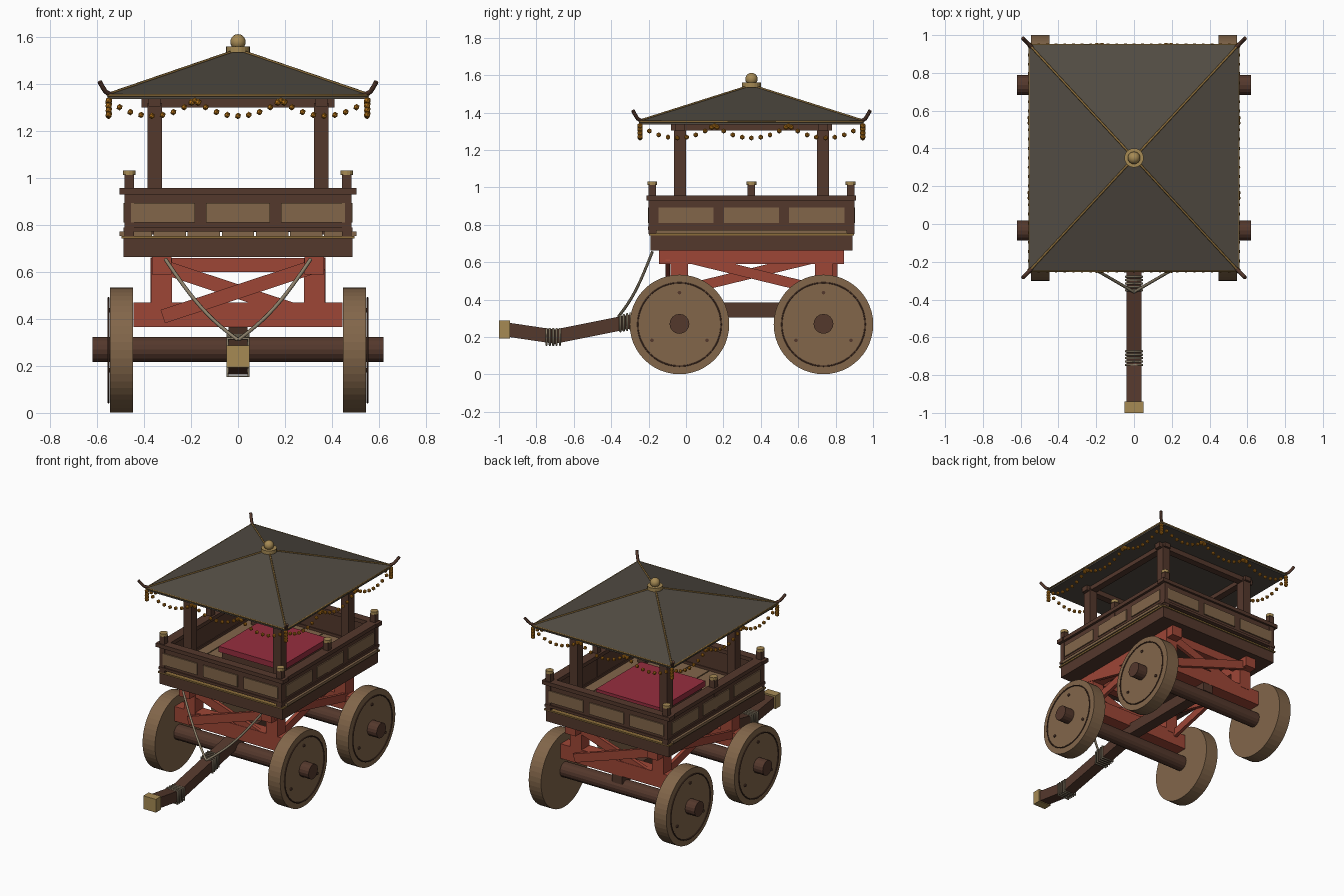
import bpy, bmesh, math
from mathutils import Vector, Matrix

if "Cube" in bpy.data.objects:
    bpy.data.objects.remove(bpy.data.objects["Cube"])

CY = 0.35  # centre of the carriage body along y


def mat(name, r, g, b):
    m = bpy.data.materials.new(name)
    lin = [((c / 255 + 0.055) / 1.055) ** 2.4 for c in (r, g, b)]
    m.diffuse_color = (*lin, 1)
    m.use_nodes = True
    m.node_tree.nodes["Principled BSDF"].inputs["Base Color"].default_value = m.diffuse_color
    return m


BROWN = mat("dark_wood", 84, 56, 44)
TAN = mat("light_wood", 130, 102, 74)
RED = mat("red_lacquer", 158, 70, 54)
CUSHION = mat("crimson_cloth", 150, 46, 62)
BRASS = mat("brass", 166, 138, 84)
GOLD = mat("gold_beads", 176, 112, 24)
TRIM = mat("gold_trim", 138, 108, 58)
ROPE = mat("rope", 140, 128, 106)
ROOF = mat("roof_slate", 82, 76, 67)


def finish(name, bm, material, smooth=False):
    me = bpy.data.meshes.new(name)
    bmesh.ops.recalc_face_normals(bm, faces=bm.faces[:])
    for f in bm.faces:
        f.smooth = smooth
    bm.to_mesh(me)
    bm.free()
    me.materials.append(material)
    ob = bpy.data.objects.new(name, me)
    bpy.context.collection.objects.link(ob)
    return ob


def add_box(bm, x0, x1, y0, y1, z0, z1):
    m = Matrix.Translation(((x0 + x1) / 2, (y0 + y1) / 2, (z0 + z1) / 2))
    bmesh.ops.create_cube(bm, size=1, matrix=m @ Matrix.Diagonal((x1 - x0, y1 - y0, z1 - z0, 1)))


def boxes(name, material, *specs):
    bm = bmesh.new()
    for s in specs:
        add_box(bm, *s)
    return finish(name, bm, material)


def aim(p, q):
    """Matrix at the middle of p-q with local y along it and z upward."""
    p, q = Vector(p), Vector(q)
    y = (q - p).normalized()
    x = y.cross(Vector((0, 0, 1))).normalized()
    m = Matrix((x, y, x.cross(y))).transposed().to_4x4()
    return Matrix.Translation((p + q) / 2) @ m, (q - p).length


def bar(name, material, p, q, w, h):
    m, n = aim(p, q)
    bm = bmesh.new()
    bmesh.ops.create_cube(bm, size=1, matrix=m @ Matrix.Diagonal((w, n, h, 1)))
    return finish(name, bm, material)


def add_cyl(bm, p, q, r, seg):
    p, q = Vector(p), Vector(q)
    rot = (q - p).to_track_quat('Z', 'Y').to_matrix().to_4x4()
    bmesh.ops.create_cone(bm, cap_ends=True, segments=seg, radius1=r, radius2=r,
                          depth=(q - p).length, matrix=Matrix.Translation((p + q) / 2) @ rot)


def cyl(name, material, p, q, r, seg=24):
    bm = bmesh.new()
    add_cyl(bm, p, q, r, seg)
    return finish(name, bm, material)


def tube(name, material, pts, r, cyclic=False):
    cu = bpy.data.curves.new(name, 'CURVE')
    cu.dimensions = '3D'
    cu.bevel_depth = r
    cu.bevel_resolution = 1
    cu.use_fill_caps = True
    sp = cu.splines.new('POLY')
    sp.points.add(len(pts) - 1)
    for a, p in zip(sp.points, pts):
        a.co = (*p, 1)
    sp.use_cyclic_u = cyclic
    cu.materials.append(material)
    ob = bpy.data.objects.new(name, cu)
    bpy.context.collection.objects.link(ob)


CORNERS = [(1, 1), (-1, 1), (-1, -1), (1, -1)]

# Wheels, axles
for tag, wy in (("front", -0.035), ("rear", 0.735)):
    cyl(tag + "_axle", BROWN, (-0.62, wy, 0.27), (0.62, wy, 0.27), 0.053, 16)
    for s in (-1, 1):
        cyl(tag + "_wheel", TAN, (s * 0.447, wy, 0.267), (s * 0.545, wy, 0.267), 0.266, 48)
        ring = [(s * 0.551, wy + 0.223 * math.cos(t * math.tau / 48),
                 0.267 + 0.223 * math.sin(t * math.tau / 48)) for t in range(48)]
        tube(tag + "_wheel_ring", BROWN, ring, 0.004, True)
        bm = bmesh.new()
        for k in range(3):
            a = math.pi / 2 + k * math.tau / 3
            y, z = wy + 0.17 * math.cos(a), 0.267 + 0.17 * math.sin(a)
            add_cyl(bm, (s * 0.54, y, z), (s * 0.553, y, z), 0.01, 8)
        finish(tag + "_wheel_pegs", bm, BROWN)

# Red undercarriage: cross beams, posts, long beams and braces
for tag, s in (("front", -1), ("rear", 1)):
    py = CY + s * 0.387
    boxes(tag + "_bolster", RED, (-0.445, 0.445, py - 0.045, py + 0.045, 0.365, 0.47))
    boxes(tag + "_legs", RED, *[(x - 0.045, x + 0.045, py - 0.047, py + 0.047, 0.45, 0.66)
                                for x in (-0.325, 0.325)])
    boxes(tag + "_top_beam", RED, (-0.3, 0.3, py - 0.03, py + 0.03, 0.6, 0.66))
    bar(tag + "_brace_outer", RED, (s * 0.32, py + s * 0.06, 0.41), (-s * 0.36, py + s * 0.06, 0.635), 0.025, 0.06)
    bar(tag + "_brace_inner", RED, (-s * 0.32, py + s * 0.03, 0.41), (s * 0.36, py + s * 0.03, 0.635), 0.025, 0.06)
for s in (-1, 1):
    x = s * 0.325
    boxes("side_beam", RED, (x - 0.042, x + 0.042, -0.145, 0.845, 0.59, 0.665))
    bar("side_brace_outer", RED, (s * 0.36, CY - s * 0.39, 0.635), (s * 0.36, CY + s * 0.37, 0.45), 0.025, 0.055)
    bar("side_brace_inner", RED, (s * 0.335, CY + s * 0.39, 0.635), (s * 0.335, CY - s * 0.37, 0.45), 0.025, 0.055)

# Spine and drawbar with rope wraps and pull ropes
bar("spine", BROWN, (0, -0.02, 0.345), (0, 0.78, 0.345), 0.08, 0.08)
bar("drawbar_rear", BROWN, (0, 0.0, 0.342), (0, -0.71, 0.2), 0.08, 0.075)
bar("drawbar_front", BROWN, (0, -0.69, 0.2), (0, -0.96, 0.24), 0.08, 0.075)
boxes("drawbar_cap", BRASS, (-0.05, 0.05, -1.0, -0.94, 0.193, 0.287))
for cy, cz, slope in ((-0.315, 0.28, 0.2), (-0.71, 0.2, 0.0)):
    for k in range(5):
        o = (k - 2) * 0.018
        y, z = cy + o, cz + o * slope
        loop = [(a * 0.045, y, z + b * 0.044) for a, b in CORNERS]
        tube("rope_wrap", ROPE, loop, 0.006, True)
for s in (-1, 1):
    pts = []
    for i in range(13):
        t = i / 12
        pts.append((s * 0.31 * (1 - t), -0.18 - 0.18 * t, 0.655 - 0.345 * t - 0.035 * math.sin(math.pi * t)))
    tube("pull_rope", ROPE, pts, 0.008)

# Body base, trim and floor planks
boxes("body_base", BROWN, (-0.487, 0.487, CY - 0.54, CY + 0.54, 0.663, 0.742))
boxes("base_trim", TRIM, (-0.495, 0.495, CY - 0.548, CY + 0.548, 0.742, 0.753))
boxes("floor_planks", TAN, *[(x * 0.145 - 0.069, x * 0.145 + 0.069, CY - 0.51, CY + 0.51, 0.753, 0.772)
                             for x in range(-3, 4)])

# Railing walls, panels, top rail and capped posts
for s in (-1, 1):
    y, x = CY + s * 0.53, s * 0.463
    boxes("end_wall", BROWN, (-0.48, 0.48, y - 0.015, y + 0.015, 0.778, 0.935))
    boxes("side_wall", BROWN, (x - 0.017, x + 0.017, CY - 0.53, CY + 0.53, 0.778, 0.935))
    boxes("end_panels", TAN, *[(k * 0.32 - 0.136, k * 0.32 + 0.136, y + s * 0.015 - 0.008, y + s * 0.015 + 0.008,
                                0.81, 0.893) for k in (-1, 0, 1)])
    boxes("side_panels", TAN, *[(x + s * 0.017 - 0.008, x + s * 0.017 + 0.008, CY + k * 0.35 - 0.148,
                                 CY + k * 0.35 + 0.148, 0.81, 0.893) for k in (-1, 0, 1)])
    boxes("end_lower_rail", BROWN, (-0.488, 0.488, y - 0.022, y + 0.022, 0.772, 0.79))
    boxes("side_lower_rail", BROWN, (x - 0.024, x + 0.024, CY - 0.54, CY + 0.54, 0.772, 0.79))
    boxes("end_top_rail", BROWN, (-0.505, 0.505, y - 0.03, y + 0.03, 0.93, 0.957))
    boxes("side_top_rail", BROWN, (x - 0.035, x + 0.035, CY - 0.53, CY + 0.53, 0.93, 0.957))
    for k in (-1, 0, 1):
        py = CY + k * 0.53
        boxes("rail_post", BROWN, (x - 0.02, x + 0.02, py - 0.02, py + 0.02, 0.75, 1.015))
        cyl("rail_post_cap", BRASS, (x, py, 1.012), (x, py, 1.032), 0.026, 12)

# Seat
boxes("seat_base", BROWN, (-0.24, 0.24, 0.16, 0.64, 0.77, 0.825))
boxes("seat_cushion", CUSHION, (-0.255, 0.255, 0.145, 0.655, 0.825, 0.865))

# Canopy posts and top frame
for sx, sy in CORNERS:
    x, y = sx * 0.355, CY + sy * 0.383
    boxes("canopy_post", BROWN, (x - 0.031, x + 0.031, y - 0.032, y + 0.032, 0.76, 1.32))
for s in (-1, 1):
    y, x = CY + s * 0.383, s * 0.355
    boxes("canopy_end_beam", BROWN, (-0.41, 0.41, y - 0.025, y + 0.025, 1.3, 1.34))
    boxes("canopy_side_beam", BROWN, (x - 0.025, x + 0.025, CY - 0.43, CY + 0.43, 1.305, 1.345))

# Roof: pyramid with a thin lip
HX, HY = 0.555, 0.6
bm = bmesh.new()
low = [bm.verts.new((a * HX, CY + b * HY, 1.336)) for a, b in CORNERS]
top = [bm.verts.new((a * HX, CY + b * HY, 1.355)) for a, b in CORNERS]
apex = bm.verts.new((0, CY, 1.545))
bm.faces.new(low)
for i in range(4):
    j = (i + 1) % 4
    bm.faces.new((low[i], low[j], top[j], top[i]))
    bm.faces.new((top[i], top[j], apex))
finish("roof", bm, ROOF)
tube("eave_trim", TRIM, [(a * HX, CY + b * HY, 1.352) for a, b in CORNERS], 0.006, True)
for a, b in CORNERS:
    tube("hip_trim", TRIM, [(a * HX, CY + b * HY, 1.356), (0, CY, 1.546)], 0.006)
    tube("corner_horn", BROWN, [(a * (HX + d), CY + b * (HY + d), z) for d, z in
                                ((-0.02, 1.352), (0.008, 1.366), (0.022, 1.388), (0.034, 1.41))], 0.01)

# Finial
cyl("finial_plate", BRASS, (0, CY, 1.535), (0, CY, 1.56), 0.051, 20)
bm = bmesh.new()
bmesh.ops.create_uvsphere(bm, u_segments=16, v_segments=10, radius=0.033,
                          matrix=Matrix.Translation((0, CY, 1.579)))
finish("finial_ball", bm, BRASS, True)


# Bead garlands: three swags per side, knots between them, tassels at corners
def bead(bm, x, y, z, r=0.014):
    bmesh.ops.create_icosphere(bm, subdivisions=1, radius=r, matrix=Matrix.Translation((x, y, z)))


bm = bmesh.new()
for i in range(4):
    (a, b), (c, d) = CORNERS[i], CORNERS[(i + 1) % 4]
    p = Vector((a * 0.55, CY + b * 0.595, 0))
    q = Vector((c * 0.55, CY + d * 0.595, 0))
    for k in range(24):
        u = (k % 8) / 8
        v = p.lerp(q, k / 24)
        bead(bm, v.x, v.y, 1.33 - 0.066 * 4 * u * (1 - u))
        if k in (8, 16):
            for e in (-0.014, 0.014):
                w = v + (q - p).normalized() * e
                bead(bm, w.x, w.y, 1.322, 0.016)
    for n in range(4):
        bead(bm, p.x, p.y, 1.33 - n * 0.02, 0.016)
finish("bead_garlands", bm, GOLD)
